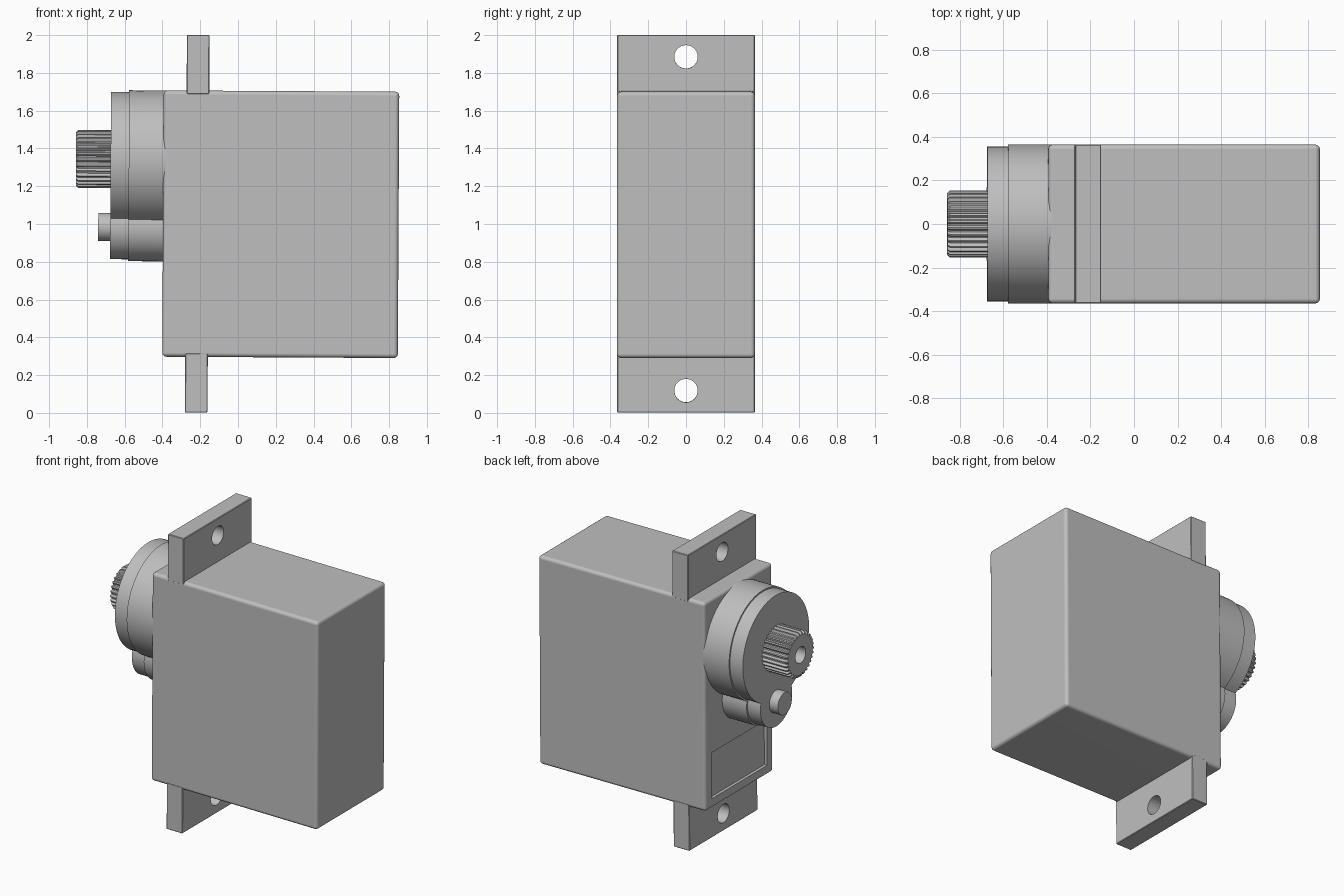
import bpy, bmesh, math
from mathutils import Matrix

cube = bpy.data.objects.get("Cube")
if cube:
    bpy.data.objects.remove(cube, do_unlink=True)

grey = bpy.data.materials.new("plain grey")
grey.use_nodes = True
COLOUR = (0.52, 0.52, 0.52, 1)
grey.diffuse_color = COLOUR
grey.node_tree.nodes["Principled BSDF"].inputs["Base Color"].default_value = COLOUR

# The whole unit leans very slightly about its middle
TILT = Matrix.Translation((0, 0, 1)) @ Matrix.Rotation(0.0055, 4, 'Y') @ Matrix.Translation((0, 0, -1))


def prism(name, outline, x0, x1):
    """Extrude a (y, z) outline along x."""
    bm = bmesh.new()
    face = bm.faces.new([bm.verts.new((x0, y, z)) for y, z in outline])
    res = bmesh.ops.extrude_face_region(bm, geom=[face])
    moved = [v for v in res["geom"] if isinstance(v, bmesh.types.BMVert)]
    bmesh.ops.translate(bm, verts=moved, vec=(x1 - x0, 0, 0))
    bmesh.ops.recalc_face_normals(bm, faces=bm.faces)
    mesh = bpy.data.meshes.new(name)
    bm.to_mesh(mesh)
    bm.free()
    mesh.materials.append(grey)
    obj = bpy.data.objects.new(name, mesh)
    bpy.context.collection.objects.link(obj)
    return obj


def rect(y, z0, z1):
    return [(-y, z0), (y, z0), (y, z1), (-y, z1)]


def arc(cz, r, a0, a1, n):
    """Arc points about (0, cz), angles measured from +y."""
    return [(r * math.cos(a0 + (a1 - a0) * i / n), cz + r * math.sin(a0 + (a1 - a0) * i / n))
            for i in range(n + 1)]


def circle(cz, r, n=40):
    return arc(cz, r, 0, math.tau, n)[:-1]


def apply(obj, kind, **settings):
    mod = obj.modifiers.new(kind.title(), kind)
    for key, value in settings.items():
        setattr(mod, key, value)
    bpy.context.view_layer.objects.active = obj
    bpy.ops.object.modifier_apply(modifier=mod.name)


def bevel(obj, width, segments, angle=60):
    apply(obj, 'BEVEL', width=width, segments=segments,
          limit_method='ANGLE', angle_limit=math.radians(angle))


def cut(obj, cutter):
    cutter.hide_render = True
    apply(obj, 'BOOLEAN', operation='DIFFERENCE', solver='EXACT', object=cutter)
    bpy.data.objects.remove(cutter, do_unlink=True)


def finish(obj, angle=35):
    obj.data.transform(TILT)
    bpy.ops.object.select_all(action='DESELECT')
    obj.select_set(True)
    bpy.context.view_layer.objects.active = obj
    bpy.ops.object.shade_smooth_by_angle(angle=math.radians(angle))
    obj.modifiers.new("Flat Faces", 'WEIGHTED_NORMAL').keep_sharp = True


# Main case with rounded edges and a shallow recess under the gear housing
case = prism("case", rect(0.365, 0.295, 1.705), -0.397, 0.85)
bevel(case, 0.022, 4)
cut(case, prism("recess_cutter", rect(0.295, 0.36, 0.67), -0.5, -0.377))
finish(case)

# Mounting ears, each with a screw hole
for name, z0, z1, hole in (("upper_ear", 1.685, 2.0, 1.884), ("lower_ear", 0.0, 0.315, 0.117)):
    ear = prism(name, rect(0.365, z0, z1), -0.276, -0.156)
    bevel(ear, 0.004, 1)
    cut(ear, prism("hole_cutter", circle(hole, 0.062), -0.5, 0.1))
    finish(ear)

# Gear housing: a large round joined to a small round, in two steps
BIG_Z, SMALL_Z = 1.34, 0.98


def housing_outline(big, small):
    d = BIG_Z - SMALL_Z
    down = (d * d + big * big - small * small) / (2 * d)   # centre to crossing line
    a = math.asin(down / big)
    b = math.asin((d - down) / small)
    return (arc(BIG_Z, big, -a, math.pi + a, 64)
            + arc(SMALL_Z, small, math.pi - b, math.tau + b, 32)[1:-1])


for name, big, small, x0, x1 in (("gear_housing", 0.365, 0.18, -0.58, -0.38),
                                 ("housing_lid", 0.355, 0.17, -0.676, -0.57)):
    finish(prism(name, housing_outline(big, small), x0, x1))

# Small shaft pin
finish(prism("shaft_pin", circle(SMALL_Z, 0.075), -0.74, -0.66))

# Toothed output shaft with a chamfered tip and a screw bore
TEETH = 30
teeth = []
for i in range(TEETH * 4):
    r = 0.153 if i % 4 < 2 else 0.139
    a = math.tau * i / (TEETH * 4)
    teeth.append((r * math.cos(a), BIG_Z + r * math.sin(a)))
shaft = prism("toothed_shaft", teeth, -0.848, -0.66)
bm = bmesh.new()
bm.from_mesh(shaft.data)
tip = [f for f in bm.faces if f.calc_center_median().x < -0.84]
res = bmesh.ops.extrude_face_region(bm, geom=tip)
bmesh.ops.delete(bm, geom=tip, context='FACES_ONLY')
for v in res["geom"]:
    if isinstance(v, bmesh.types.BMVert):
        v.co = (-0.86, v.co.y * 0.93, BIG_Z + (v.co.z - BIG_Z) * 0.93)
bmesh.ops.recalc_face_normals(bm, faces=bm.faces)
bm.to_mesh(shaft.data)
bm.free()
cut(shaft, prism("bore_cutter", circle(BIG_Z, 0.055), -0.95, -0.72))
finish(shaft, 25)
